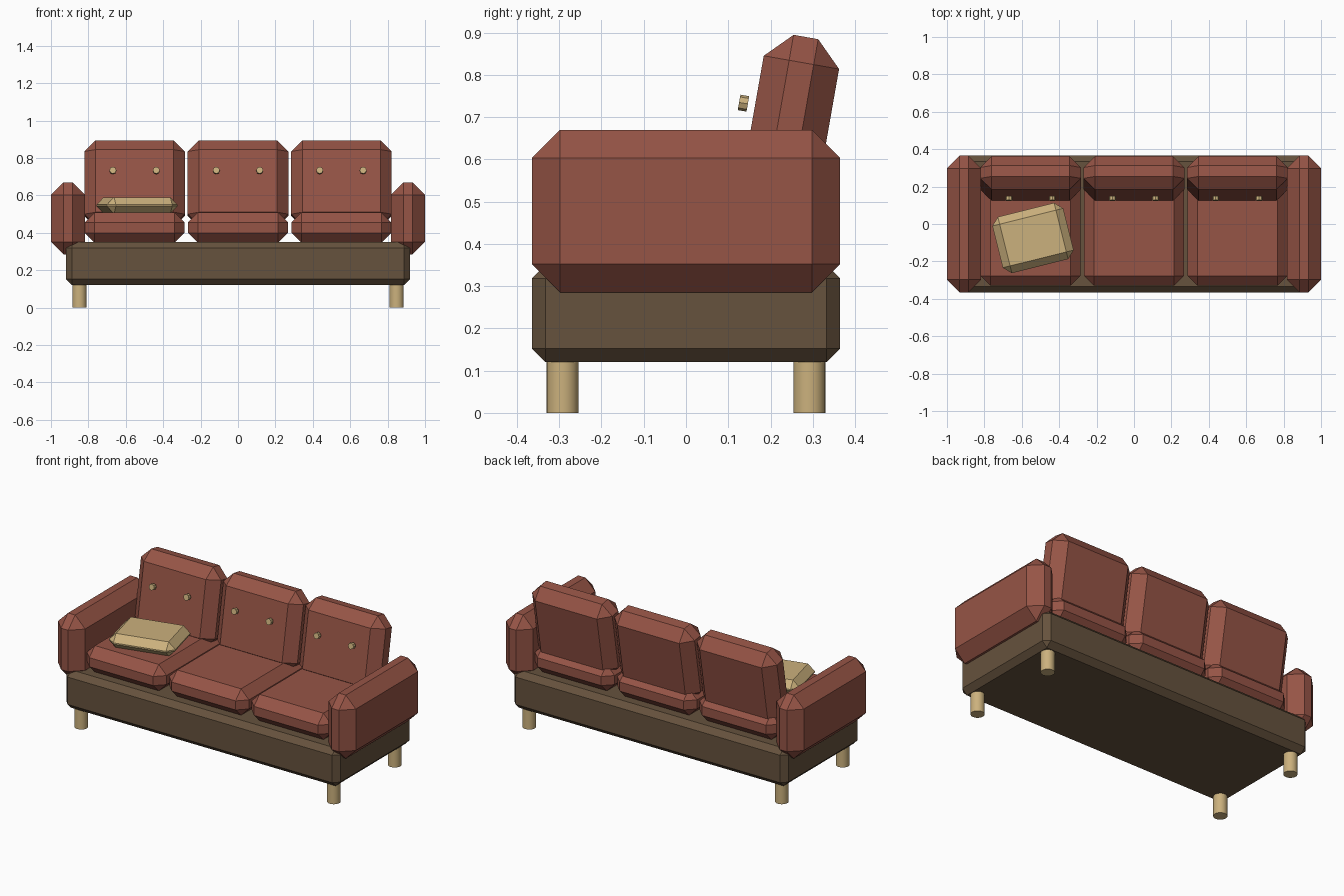
import bpy, bmesh, math
from mathutils import Matrix

cube = bpy.data.objects.get("Cube")
if cube:
    bpy.data.objects.remove(cube, do_unlink=True)


def material(name, rgb):
    mat = bpy.data.materials.new(name)
    mat.use_nodes = True
    mat.diffuse_color = (*rgb, 1)
    bsdf = mat.node_tree.nodes["Principled BSDF"]
    bsdf.inputs["Base Color"].default_value = (*rgb, 1)
    bsdf.inputs["Roughness"].default_value = 0.8
    return mat


red = material("red_brown_fabric", (0.305, 0.089, 0.061))
brown = material("dark_brown_frame", (0.133, 0.085, 0.047))
tan = material("tan", (0.6, 0.44, 0.205))


def finish(bm, name, mat, location, rotation):
    mesh = bpy.data.meshes.new(name)
    bm.to_mesh(mesh)
    bm.free()
    mesh.materials.append(mat)
    obj = bpy.data.objects.new(name, mesh)
    obj.location = location
    obj.rotation_euler = rotation
    bpy.context.collection.objects.link(obj)
    return obj


def chamfered_box(name, mat, size, chamfer, location, rotation=(0, 0, 0)):
    bm = bmesh.new()
    bmesh.ops.create_cube(bm, size=1, matrix=Matrix.Diagonal((*size, 1)))
    bmesh.ops.bevel(bm, geom=bm.edges[:], offset=chamfer, segments=1,
                    affect='EDGES')
    return finish(bm, name, mat, location, rotation)


def cylinder(name, mat, radius, depth, sides, location, rotation=(0, 0, 0)):
    bm = bmesh.new()
    bmesh.ops.create_cone(bm, cap_ends=True, segments=sides, radius1=radius,
                          radius2=radius, depth=depth)
    return finish(bm, name, mat, location, rotation)


# Frame
chamfered_box("base_frame", brown, (1.84, 0.73, 0.23), 0.032, (0, 0, 0.235))

# Arms and legs on both sides
for side, label in ((1, "left"), (-1, "right")):
    chamfered_box(label + "_arm", red, (0.182, 0.73, 0.385), 0.067,
                  (side * 0.909, 0, 0.4775))
    for y, end in ((-0.292, "front"), (0.292, "back")):
        leg = cylinder(f"{end}_{label}_leg", tan, 0.038, 0.13, 24,
                       (side * 0.848, y, 0.065))
        for face in leg.data.polygons:
            face.use_smooth = len(face.vertices) == 4

# Seat cushions, leaning back cushions and their buttons
lean = math.radians(-10)
for x, label in ((-0.553, "right"), (0, "middle"), (0.553, "left")):
    chamfered_box(label + "_seat_cushion", red, (0.535, 0.66, 0.161), 0.053,
                  (x, 0, 0.4275))
    chamfered_box(label + "_back_cushion", red, (0.538, 0.181, 0.462), 0.061,
                  (x, 0.2436, 0.662), (lean, 0, 0))
    for dx in (-0.116, 0.116):
        cylinder(label + "_button", tan, 0.0185, 0.021, 8,
                 (x + dx, 0.136, 0.733), (lean + math.pi / 2, 0, 0))

# Loose pillow
chamfered_box("pillow", tan, (0.39, 0.31, 0.088), 0.04,
              (-0.54, -0.075, 0.546), (0, 0, math.radians(14)))
